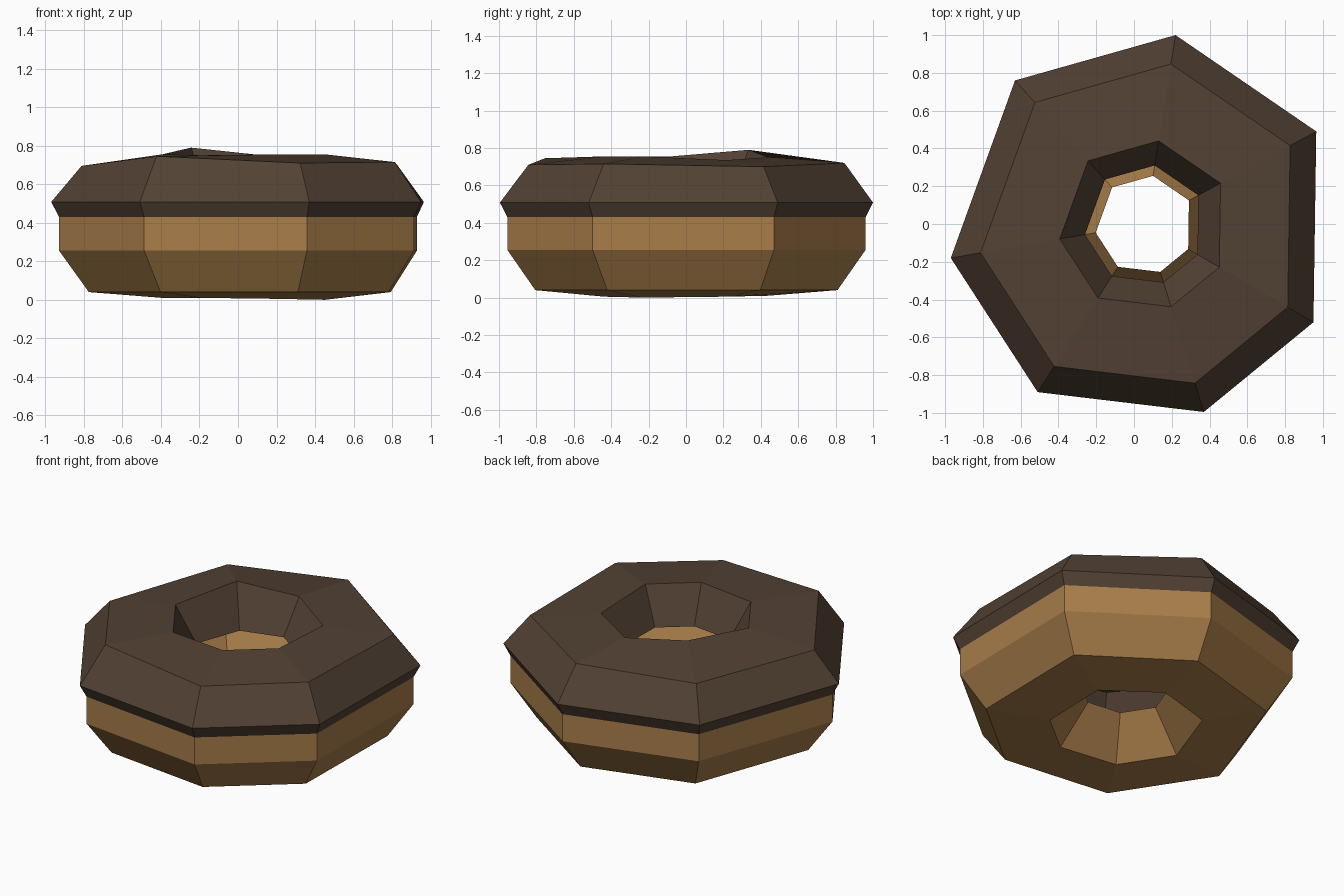
import bpy
import bmesh

if "Cube" in bpy.data.objects:
    bpy.data.objects.remove(bpy.data.objects["Cube"], do_unlink=True)

# Uneven seven-sided outline at the widest point of the ring
OUTLINE = [(0.22, 1.0), (-0.63, 0.76), (-0.97, -0.18), (-0.51, -0.89),
           (0.37, -0.995), (0.95, -0.52), (0.965, 0.49)]
HUB_X = 0.06

# Slightly wobbly heights for the icing crown and the underside
CROWN_OUTER = [0.72, 0.705, 0.695, 0.745, 0.71, 0.715, 0.70]
CROWN_INNER = [0.75, 0.79, 0.755, 0.75, 0.755, 0.755, 0.735]
BASE_INNER = [0.01, 0.01, 0.01, 0.01, 0.005, 0.0, 0.005]


def make_material(name, colour):
    mat = bpy.data.materials.new(name)
    mat.use_nodes = True
    mat.diffuse_color = (*colour, 1)
    bsdf = mat.node_tree.nodes["Principled BSDF"]
    bsdf.inputs["Base Color"].default_value = (*colour, 1)
    bsdf.inputs["Roughness"].default_value = 0.9
    return mat


def make_shell(name, profile, mat):
    """Sweep (scale, height) rings around the outline as an open shell."""
    bm = bmesh.new()
    rings = []
    for scale, height in profile:
        heights = height if isinstance(height, list) else [height] * len(OUTLINE)
        rings.append([bm.verts.new((HUB_X + (x - HUB_X) * scale, y * scale, z))
                      for (x, y), z in zip(OUTLINE, heights)])
    count = len(OUTLINE)
    for lower, upper in zip(rings, rings[1:]):
        for i in range(count):
            j = (i + 1) % count
            bm.faces.new((lower[i], lower[j], upper[j], upper[i]))
    mesh = bpy.data.meshes.new(name)
    bm.to_mesh(mesh)
    bm.free()
    mesh.materials.append(mat)
    obj = bpy.data.objects.new(name, mesh)
    bpy.context.collection.objects.link(obj)
    return obj


dough_mat = make_material("golden dough", (0.39, 0.205, 0.068))
icing_mat = make_material("chocolate icing", (0.085, 0.053, 0.034))

# Dough: hole funnel, underside and outer wall, open beneath the icing
make_shell("dough", [(0.255, 0.25), (0.44, BASE_INNER), (0.81, 0.04),
                     (0.96, 0.255), (0.96, 0.43)], dough_mat)

# Icing: overhanging lip, sloped shoulder, crown and hole lip
make_shell("icing", [(0.96, 0.43), (1.0, 0.508), (0.847, CROWN_OUTER),
                     (0.44, CROWN_INNER), (0.31, 0.53)], icing_mat)
